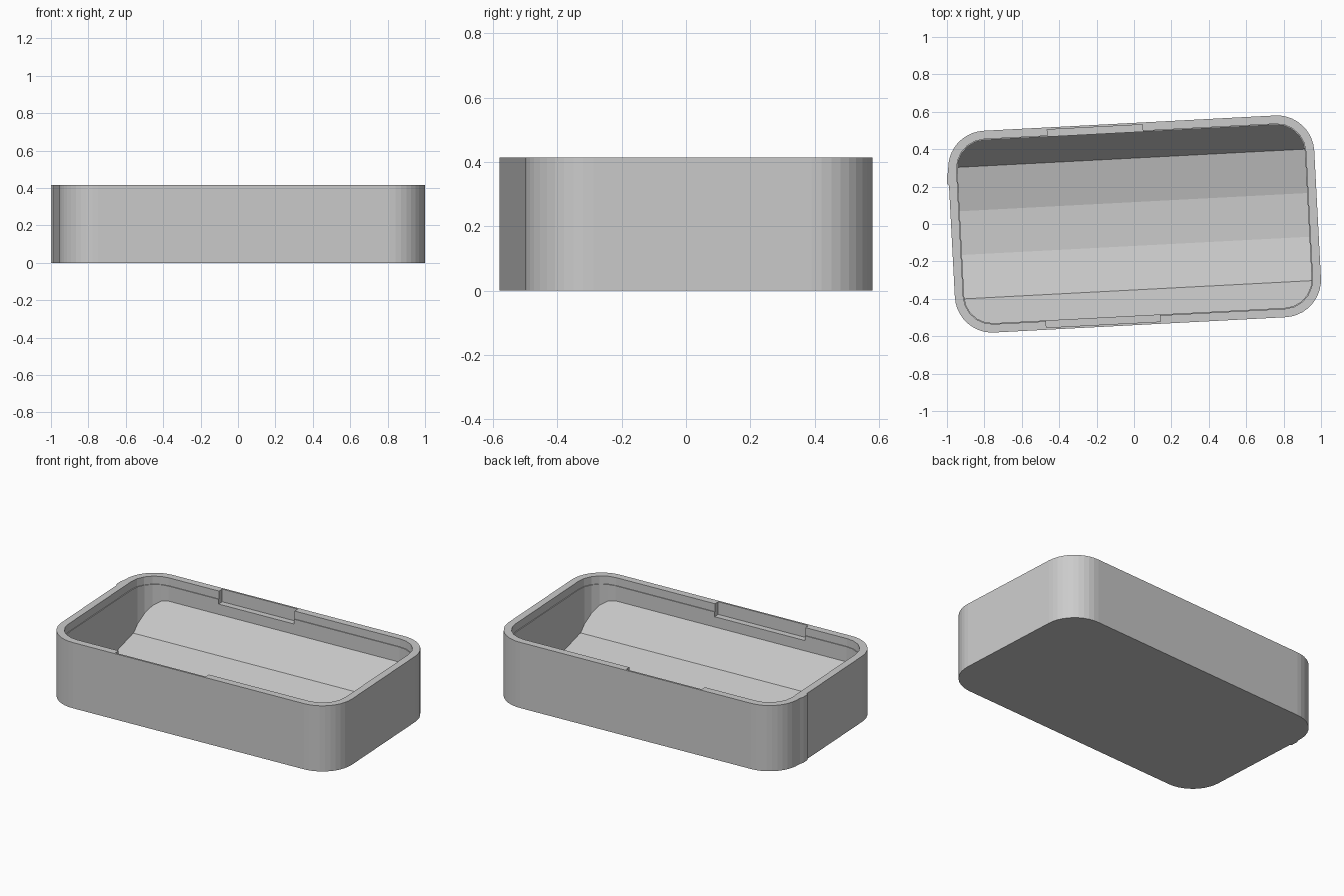
import bpy, bmesh, math

cube = bpy.data.objects.get("Cube")
if cube:
    bpy.data.objects.remove(cube, do_unlink=True)

HEIGHT = 0.415
TILT = math.radians(3)

grey = bpy.data.materials.new("light_grey")
grey.use_nodes = True
colour = (0.6, 0.6, 0.6, 1)
grey.diffuse_color = colour
grey.node_tree.nodes["Principled BSDF"].inputs["Base Color"].default_value = colour


def prism(name, start, direction):
    """Extrude a closed outline of 3D points along a direction."""
    bm = bmesh.new()
    face = bm.faces.new([bm.verts.new(p) for p in start])
    extruded = bmesh.ops.extrude_face_region(bm, geom=[face])
    bmesh.ops.translate(bm, vec=direction,
                        verts=[g for g in extruded["geom"] if isinstance(g, bmesh.types.BMVert)])
    bmesh.ops.recalc_face_normals(bm, faces=bm.faces)
    mesh = bpy.data.meshes.new(name)
    bm.to_mesh(mesh)
    bm.free()
    mesh.materials.append(grey)
    obj = bpy.data.objects.new(name, mesh)
    bpy.context.collection.objects.link(obj)
    return obj


def rounded_block(name, half_x, half_y, radius, segments, low, high):
    outline = []
    for quarter, (sx, sy) in enumerate([(1, 1), (-1, 1), (-1, -1), (1, -1)]):
        for i in range(segments + 1):
            a = math.pi / 2 * (quarter + i / segments)
            outline.append((sx * (half_x - radius) + radius * math.cos(a),
                            sy * (half_y - radius) + radius * math.sin(a), low))
    return prism(name, outline, (0, 0, high - low))


def box(name, x0, x1, y0, y1, z0, z1):
    return prism(name, [(x0, y0, z0), (x1, y0, z0), (x1, y1, z0), (x0, y1, z0)], (0, 0, z1 - z0))


def combine(target, tool, operation):
    """Apply a boolean and remove the tool object."""
    mod = target.modifiers.new("cut", "BOOLEAN")
    mod.operation, mod.object, mod.solver = operation, tool, "EXACT"
    bpy.context.view_layer.objects.active = target
    bpy.ops.object.modifier_apply(modifier=mod.name)
    bpy.data.objects.remove(tool, do_unlink=True)


# Outer body with rounded corners
tray = rounded_block("tray_body", 0.98, 0.54, 0.2, 10, 0, HEIGHT)

# Cavity: rounded opening whose floor is a faceted trough
cavity = rounded_block("cavity_cutter", 0.93, 0.49, 0.15, 5, 0.01, 0.5)
half = [(0.117, 0.03), (0.352, 0.085), (0.49, 0.27), (0.55, 0.35), (0.55, 0.6)]
profile = half + [(-y, z) for y, z in reversed(half)]
trough = prism("trough_cutter", [(-1.1, y, z) for y, z in profile], (2.2, 0, 0))
combine(cavity, trough, "INTERSECT")
combine(tray, cavity, "DIFFERENCE")

# Shallow step inside the rim
combine(tray, rounded_block("lip_cutter", 0.935, 0.495, 0.155, 5, 0.365, 0.5), "DIFFERENCE")

# Latch notches in the back and front walls
combine(tray, box("back_notch", -0.44, 0.07, 0.44, 0.528, 0.335, 0.5), "DIFFERENCE")
combine(tray, box("front_notch", -0.5, 0.11, -0.528, -0.44, 0.335, 0.5), "DIFFERENCE")

# Upright rib on the outer end wall
rib = prism("side_rib", [(-0.97, 0.25, 0), (-0.989, 0.265, 0), (-0.989, 0.31, 0), (-0.97, 0.36, 0)],
            (0, 0, HEIGHT))

for part in (tray, rib):
    part.rotation_euler.z = TILT
    part.location.x = 0.003
